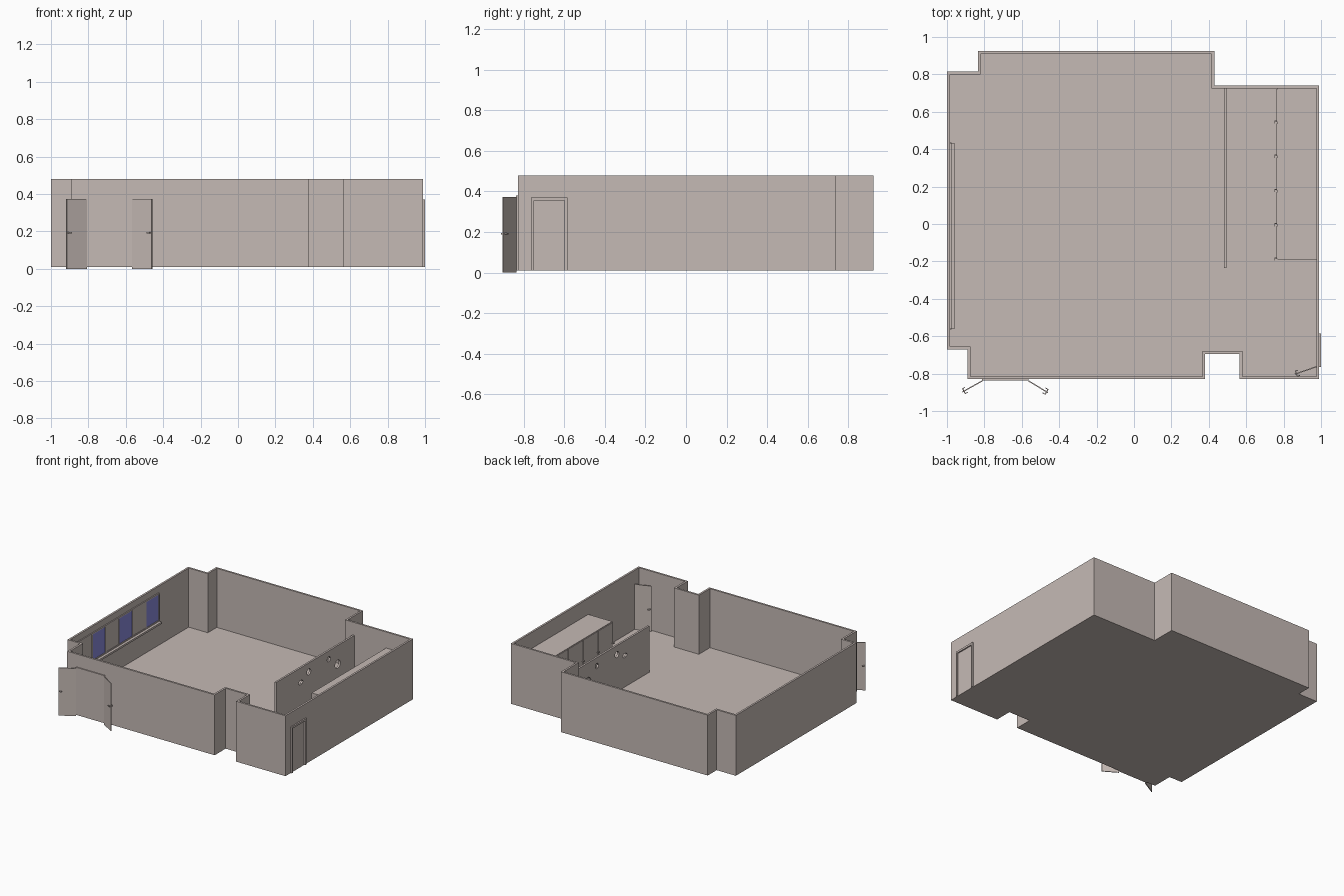
import bpy, bmesh
from math import atan2, cos, sin, pi
from mathutils import Matrix, Vector

old = bpy.data.objects.get("Cube")
if old:
    bpy.data.objects.remove(old, do_unlink=True)


def material(name, rgb):
    m = bpy.data.materials.new(name)
    m.use_nodes = True
    m.diffuse_color = (*rgb, 1)
    m.node_tree.nodes["Principled BSDF"].inputs["Base Color"].default_value = (*rgb, 1)
    return m


PLASTER = material("warm_grey_plaster", (0.56, 0.49, 0.46))
GLASS = material("blue_glass", (0.25, 0.25, 0.70))


def finish(name, bm, mat=PLASTER):
    bmesh.ops.recalc_face_normals(bm, faces=bm.faces)
    mesh = bpy.data.meshes.new(name)
    bm.to_mesh(mesh)
    bm.free()
    mesh.materials.append(mat)
    ob = bpy.data.objects.new(name, mesh)
    bpy.context.collection.objects.link(ob)
    return ob


def add_box(bm, lo, hi, matrix=Matrix()):
    lo, hi = Vector(lo), Vector(hi)
    size = Matrix.Diagonal((*(hi - lo), 1))
    bmesh.ops.create_cube(bm, size=1, matrix=matrix @ Matrix.Translation((lo + hi) / 2) @ size)


def box(name, lo, hi, mat=PLASTER):
    bm = bmesh.new()
    add_box(bm, lo, hi)
    return finish(name, bm, mat)


# Room outline, counter-clockwise from the front left corner
BASE, TOP, THICK = 0.01, 0.48, 0.015
outline = [Vector(p) for p in (
    (-0.89, -0.83), (0.38, -0.83), (0.38, -0.695), (0.565, -0.695), (0.565, -0.83),
    (0.99, -0.83), (0.99, 0.74), (0.43, 0.74), (0.43, 0.925), (-0.835, 0.925),
    (-0.835, 0.815), (-1.0, 0.815), (-1.0, -0.67), (-0.89, -0.67))]


def inset(points, d):
    result = []
    for i, p in enumerate(points):
        a = (p - points[i - 1]).normalized()
        b = (points[(i + 1) % len(points)] - p).normalized()
        result.append(p + d * Vector((-a.y - b.y, a.x + b.x)))
    return result


inner = inset(outline, THICK)

# Outer walls as a closed ring
bm = bmesh.new()
rings = [[bm.verts.new((p.x, p.y, z)) for p in pts] for pts, z in (
    (outline, BASE), (outline, TOP), (inner, TOP), (inner, BASE))]
for r in range(4):
    low, high = rings[r], rings[(r + 1) % 4]
    for i in range(len(outline)):
        j = (i + 1) % len(outline)
        bm.faces.new((low[i], low[j], high[j], high[i]))
finish("outer_walls", bm)

# Floor slab
bm = bmesh.new()
slab = bm.faces.new([bm.verts.new((p.x, p.y, BASE)) for p in inner])
extruded = bmesh.ops.extrude_face_region(bm, geom=[slab], use_keep_orig=True)
bmesh.ops.translate(bm, vec=(0, 0, 0.01),
                    verts=[g for g in extruded["geom"] if isinstance(g, bmesh.types.BMVert)])
finish("floor", bm)

# Partition with see-through holes: y, z, radius, sides, stretch
partition = box("partition_wall", (0.48, -0.235, 0.02), (0.495, 0.725, 0.38))
for y, z, radius, sides, stretch in ((0.52, 0.235, 0.032, 24, 1), (0.41, 0.315, 0.022, 6, 1),
                                     (0.165, 0.31, 0.024, 24, 1), (0.066, 0.265, 0.018, 6, 1.6)):
    bm = bmesh.new()
    bmesh.ops.create_cone(
        bm, cap_ends=True, segments=sides, radius1=radius, radius2=radius, depth=0.1,
        matrix=Matrix.Translation((0.4875, y, z)) @ Matrix.Diagonal((1, stretch, 1, 1))
        @ Matrix.Rotation(pi / 2, 4, "Y"))
    cutter = finish("hole_cutter", bm)
    cutter.hide_render = True
    mod = partition.modifiers.new("hole", "BOOLEAN")
    mod.operation, mod.solver, mod.object = "DIFFERENCE", "EXACT", cutter
    bpy.context.view_layer.objects.active = partition
    bpy.ops.object.modifier_apply(modifier=mod.name)
    bpy.data.objects.remove(cutter, do_unlink=True)

# Row of cubicles with doors and handles
box("cubicle_row", (0.768, -0.19, 0.02), (0.975, 0.725, 0.355))
bm = bmesh.new()
knobs = bmesh.new()
STEP = 0.183
for i in range(5):
    y = -0.19 + i * STEP
    add_box(bm, (0.763, y + 0.004, 0.03), (0.768, y + STEP - 0.004, 0.35))
    add_box(knobs, (0.753, y + 0.006, 0.186), (0.763, y + 0.012, 0.194))
    add_box(knobs, (0.751, y - 0.006, 0.186), (0.755, y + 0.012, 0.194))
finish("cubicle_doors", bm)
finish("cubicle_handles", knobs)


def door_leaf(name, hinge, tip, bottom):
    # Swung-open leaf with a lever handle on both sides
    run = Vector(tip) - Vector(hinge)
    length = run.length
    place = Matrix.Translation((*hinge, 0)) @ Matrix.Rotation(atan2(run.y, run.x), 4, "Z")
    bm = bmesh.new()
    add_box(bm, (0, -0.003, bottom), (length, 0.003, 0.372), place)
    finish(name, bm)
    bm = bmesh.new()
    add_box(bm, (length - 0.012, -0.015, 0.188), (length - 0.006, 0.015, 0.196), place)
    for side in (-0.015, 0.015):
        add_box(bm, (length - 0.024, side - 0.002, 0.188),
                (length - 0.006, side + 0.002, 0.196), place)
    finish(name + "_handle", bm)


# Front double door
box("double_door_panel", (-0.812, -0.838, BASE), (-0.563, -0.83, 0.38))
door_leaf("double_door_leaf_a", (-0.81, -0.838), (-0.917, -0.898), 0)
door_leaf("double_door_leaf_b", (-0.565, -0.838), (-0.46, -0.902), 0)

# Side door frame and its inner leaf
bm = bmesh.new()
add_box(bm, (0.99, -0.765, BASE), (1.0, -0.75, 0.37))
add_box(bm, (0.99, -0.6, BASE), (1.0, -0.585, 0.37))
add_box(bm, (0.99, -0.75, 0.355), (1.0, -0.6, 0.37))
finish("side_door_frame", bm)
door_leaf("side_door_leaf", (0.975, -0.763), (0.86, -0.803), 0.02)

# Window strip on the inside: alternating solid panels and panes, sill and rails
box("window_sill", (-0.985, -0.56, 0.195), (-0.957, 0.43, 0.21))
WIDTH = 0.165
for i in range(6):
    y = -0.56 + i * WIDTH
    glazed = i % 2 == 1
    box("window_pane" if glazed else "window_panel", (-0.985, y + 0.006, 0.22),
        (-0.980, y + WIDTH - 0.006, 0.42), GLASS if glazed else PLASTER)
bm = bmesh.new()
add_box(bm, (-0.985, -0.56, 0.42), (-0.977, 0.43, 0.43))
add_box(bm, (-0.985, -0.56, 0.21), (-0.977, 0.43, 0.22))
for i in range(7):
    y = -0.56 + i * WIDTH
    add_box(bm, (-0.985, y - 0.005, 0.22), (-0.977, y + 0.005, 0.42))
finish("window_rails", bm)
